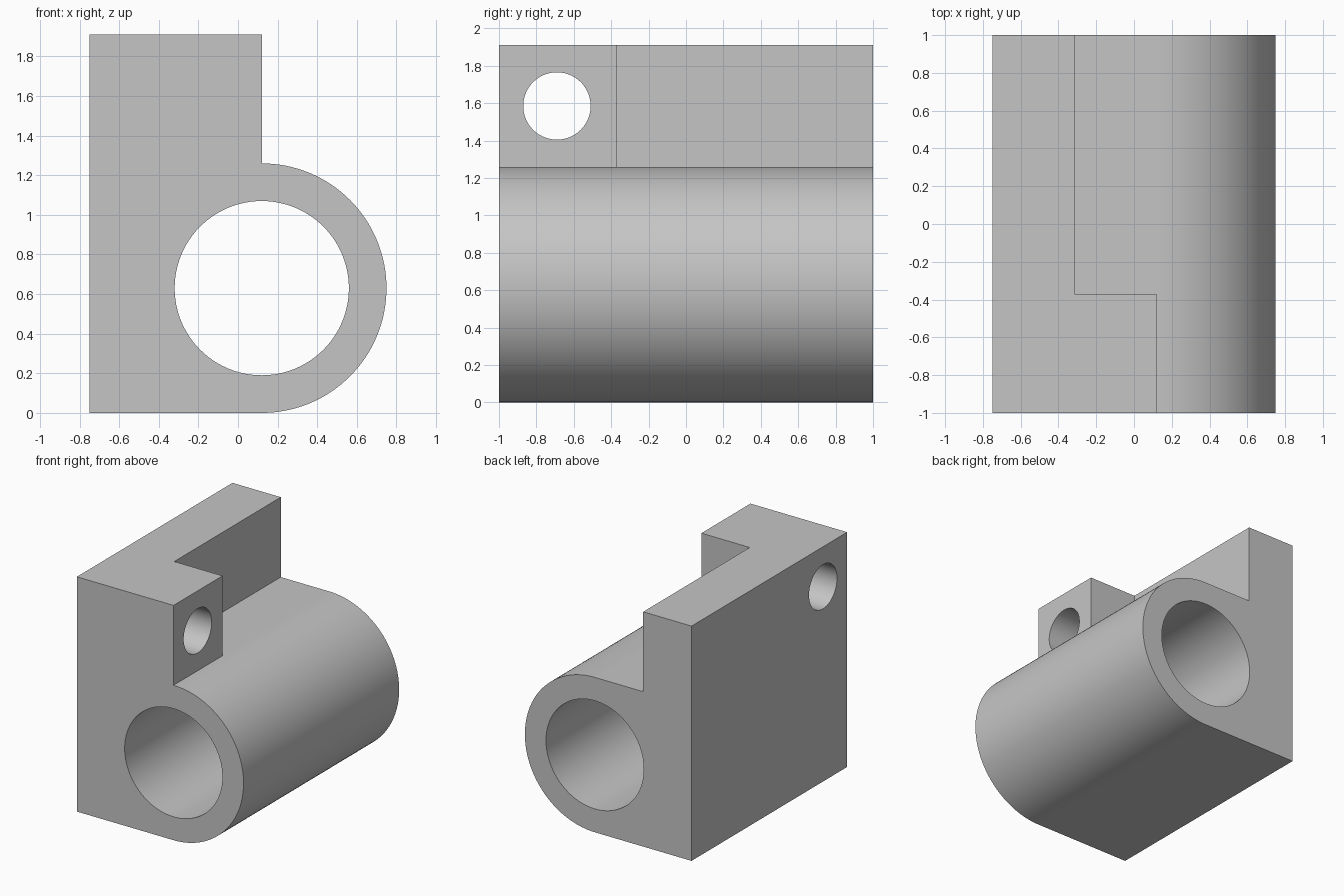
import bpy, bmesh, math
from mathutils import Matrix

cube = bpy.data.objects.get("Cube")
if cube:
    bpy.data.objects.remove(cube, do_unlink=True)

# Main dimensions
LEFT, TOP = -0.75, 1.91           # flat back plate side and overall height
CX, R, BORE = 0.12, 0.63, 0.44    # barrel axis x, outer radius (= axis height), bore radius
LUG_Y, WALL_X = -0.37, -0.315     # rear end of the lug, inner face of the thin wall

grey = bpy.data.materials.new("Grey metal")
grey.use_nodes = True
colour = (0.56, 0.56, 0.56, 1)
grey.diffuse_color = colour
grey.node_tree.nodes["Principled BSDF"].inputs["Base Color"].default_value = colour


def new_object(name, bm):
    bmesh.ops.recalc_face_normals(bm, faces=bm.faces[:])
    mesh = bpy.data.meshes.new(name)
    bm.to_mesh(mesh)
    bm.free()
    mesh.materials.append(grey)
    obj = bpy.data.objects.new(name, mesh)
    bpy.context.collection.objects.link(obj)
    return obj


def prism(name, profile, y0, y1):
    """Extrude an x-z profile along y."""
    bm = bmesh.new()
    face = bm.faces.new([bm.verts.new((x, y0, z)) for x, z in profile])
    ext = bmesh.ops.extrude_face_region(bm, geom=[face])
    verts = [g for g in ext["geom"] if isinstance(g, bmesh.types.BMVert)]
    bmesh.ops.translate(bm, verts=verts, vec=(0, y1 - y0, 0))
    return new_object(name, bm)


def rod(name, radius, depth, location, axis):
    bm = bmesh.new()
    turn = Matrix.Rotation(math.pi / 2, 4, axis)
    bmesh.ops.create_cone(bm, cap_ends=True, segments=96, radius1=radius, radius2=radius,
                          depth=depth, matrix=Matrix.Translation(location) @ turn)
    return new_object(name, bm)


# Body: upright plate running tangentially into a round barrel
steps = 64
arc = [(CX + R * math.cos(a), R + R * math.sin(a))
       for a in (math.pi * (i / steps - 0.5) for i in range(steps + 1))]
body = prism("bracket_body", [(LEFT, 0)] + arc + [(CX, TOP), (LEFT, TOP)], -1, 1)

# Cutters: notch behind the lug, long bore, cross hole through the lug
notch = prism("notch_cutter", [(WALL_X, 2 * R), (1, 2 * R), (1, 2.2), (WALL_X, 2.2)], LUG_Y, 1.2)
bore = rod("bore_cutter", BORE, 2.4, (CX, 0, R), 'X')
hole = rod("cross_hole_cutter", 0.18, 2.4, (0, -0.69, 1.585), 'Y')

for cutter in (notch, bore, hole):
    cutter.hide_render = True
    mod = body.modifiers.new(cutter.name, 'BOOLEAN')
    mod.operation = 'DIFFERENCE'
    mod.solver = 'EXACT'
    mod.object = cutter

# Apply the cuts, then drop the cutters
bpy.context.view_layer.update()
graph = bpy.context.evaluated_depsgraph_get()
cut_mesh = bpy.data.meshes.new_from_object(body.evaluated_get(graph))
body.modifiers.clear()
body.data = cut_mesh
cut_mesh.name = "bracket_body"
for cutter in (notch, bore, hole):
    bpy.data.objects.remove(cutter, do_unlink=True)
cut_mesh.materials.clear()
cut_mesh.materials.append(grey)
for poly in cut_mesh.polygons:
    poly.material_index = 0

# Smooth the round walls, keep the edges crisp
bpy.ops.object.select_all(action='DESELECT')
body.select_set(True)
bpy.context.view_layer.objects.active = body
bpy.ops.object.shade_smooth_by_angle(angle=math.radians(30))
